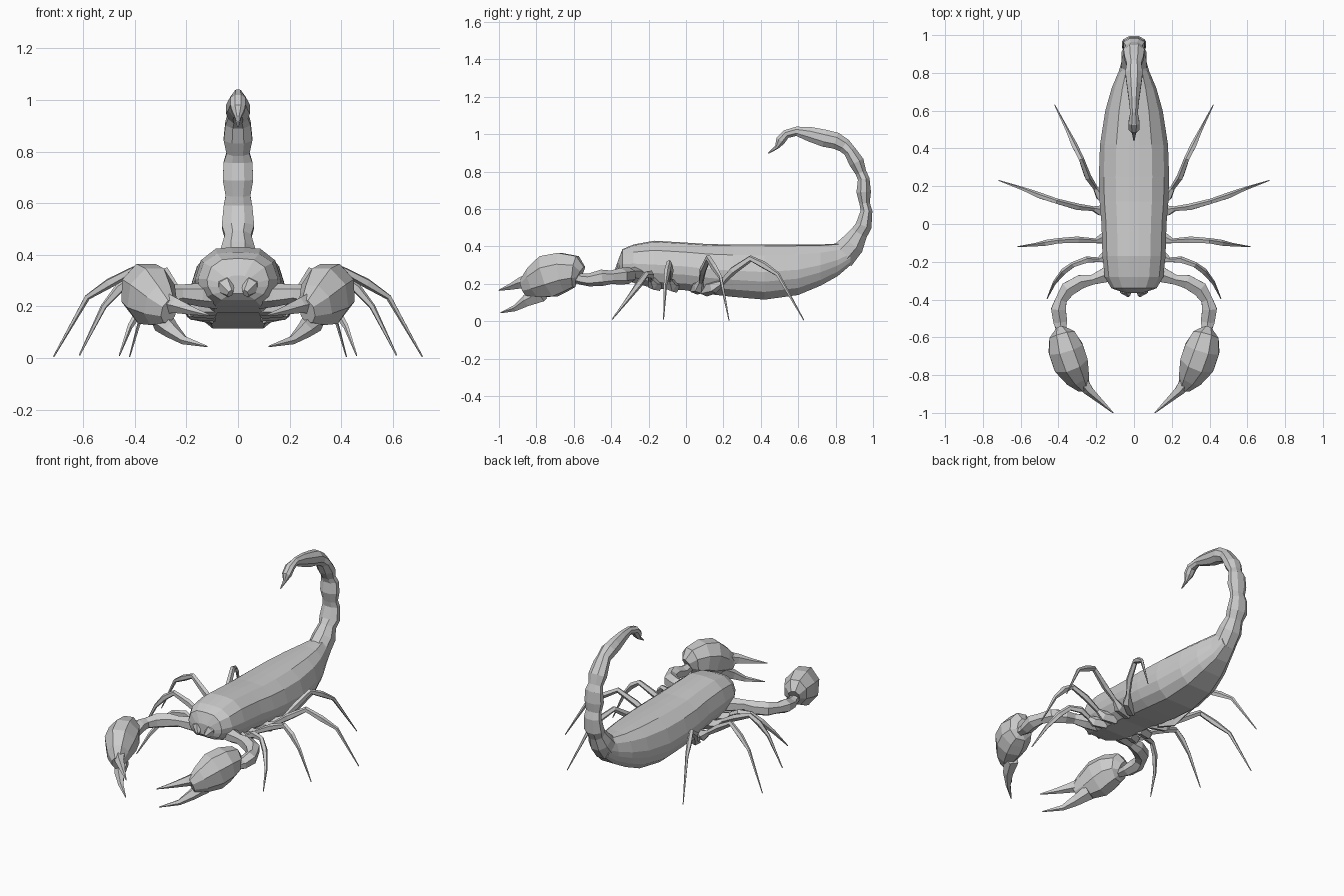
import bpy, bmesh, math
from mathutils import Vector


def skin(name, rings, mirror=False):
    """Bridge equal-sized rings of points into one closed flat-faced mesh."""
    bm = bmesh.new()
    loops = [[bm.verts.new(p) for p in ring] for ring in rings]
    n = len(loops[0])
    for a, b in zip(loops, loops[1:]):
        for i in range(n):
            j = (i + 1) % n
            bm.faces.new((a[i], a[j], b[j], b[i]))
    bm.faces.new(loops[0])
    bm.faces.new(loops[-1])
    bmesh.ops.recalc_face_normals(bm, faces=bm.faces)
    mesh = bpy.data.meshes.new(name)
    bm.to_mesh(mesh)
    bm.free()
    obj = bpy.data.objects.new(name, mesh)
    bpy.context.collection.objects.link(obj)
    if mirror:
        obj.modifiers.new("mirror", 'MIRROR').use_axis[0] = True
    return obj


def tube(name, path, sides=6, side_axis=None, mirror=True):
    """Path entries: x, y, z, half width, half height."""
    pts = [Vector(p[:3]) for p in path]
    rings = []
    for i, p in enumerate(path):
        t = (pts[min(i + 1, len(pts) - 1)] - pts[max(i - 1, 0)]).normalized()
        u = Vector(side_axis) if side_axis else t.cross(Vector((0, 0, 1))).normalized()
        v = u.cross(t)
        ring = []
        for k in range(sides):
            a = 2 * math.pi * (k + 0.5) / sides
            ring.append(pts[i] + u * (p[3] * math.cos(a)) + v * (p[4] * math.sin(a)))
        rings.append(ring)
    return skin(name, rings, mirror)


# Body: a flat-backed section lofted along y (y, half width, bottom, top)
half = [(0.14, 1), (0.52, 0.95), (0.86, 0.6), (1, 0), (0.97, -0.35), (0.83, -0.72), (0.55, -1)]
section = half + [(-x, z) for x, z in reversed(half)]
body = [(-0.365, 0.05, 0.25, 0.32), (-0.34, 0.12, 0.225, 0.385), (-0.28, 0.155, 0.205, 0.41),
        (-0.17, 0.167, 0.175, 0.43), (0, 0.172, 0.165, 0.42), (0.12, 0.182, 0.145, 0.412),
        (0.25, 0.186, 0.13, 0.41), (0.42, 0.18, 0.115, 0.41), (0.6, 0.152, 0.14, 0.41),
        (0.72, 0.118, 0.19, 0.41), (0.81, 0.08, 0.24, 0.415), (0.88, 0.06, 0.30, 0.42)]
skin("body", [[(x * w, y, (b + t) / 2 + z * (t - b) / 2) for x, z in section]
              for y, w, b, t in body])

# Tail: beaded segments curling up and over, ending in the stinger
tail = [(0.83, 0.345, 0.07, 0.08), (0.89, 0.41, 0.072, 0.07), (0.925, 0.47, 0.055, 0.05),
        (0.95, 0.51, 0.068, 0.047), (0.965, 0.59, 0.06, 0.034), (0.955, 0.63, 0.052, 0.03),
        (0.95, 0.69, 0.064, 0.042), (0.95, 0.76, 0.06, 0.034), (0.935, 0.795, 0.048, 0.032),
        (0.912, 0.85, 0.06, 0.044), (0.875, 0.91, 0.053, 0.036), (0.845, 0.94, 0.042, 0.042),
        (0.80, 0.965, 0.05, 0.048), (0.74, 0.978, 0.042, 0.05), (0.66, 1.0, 0.03, 0.042),
        (0.59, 1.015, 0.022, 0.027), (0.535, 1.0, 0.032, 0.025), (0.505, 0.965, 0.03, 0.028),
        (0.485, 0.93, 0.012, 0.012), (0.44, 0.897, 0.003, 0.003)]
tube("tail", [(0, *p) for p in tail], 8, (1, 0, 0), False)

# Mouthparts at the front of the head
tube("mouthpart", [(0.045, -0.3, 0.29, 0.045, 0.05), (0.045, -0.35, 0.275, 0.035, 0.04),
                   (0.03, -0.375, 0.25, 0.012, 0.018)])

# Claw arms
tube("claw_arm", [(0.08, -0.24, 0.24, 0.05, 0.05), (0.15, -0.27, 0.245, 0.045, 0.045),
                  (0.22, -0.295, 0.25, 0.03, 0.035), (0.28, -0.305, 0.245, 0.042, 0.045),
                  (0.35, -0.345, 0.24, 0.046, 0.045), (0.385, -0.40, 0.235, 0.035, 0.036),
                  (0.40, -0.45, 0.232, 0.045, 0.044), (0.39, -0.52, 0.22, 0.042, 0.034),
                  (0.385, -0.56, 0.225, 0.03, 0.03), (0.38, -0.61, 0.24, 0.03, 0.03)])

# Claw bulbs with upper and lower fingers
tube("claw_bulb", [(0.388, -0.565, 0.25, 0.035, 0.05), (0.38, -0.59, 0.265, 0.075, 0.09),
                   (0.362, -0.66, 0.262, 0.1, 0.113), (0.337, -0.735, 0.24, 0.1, 0.123),
                   (0.302, -0.81, 0.205, 0.07, 0.09), (0.268, -0.865, 0.18, 0.035, 0.05)], 8)
tube("upper_finger", [(0.285, -0.82, 0.215, 0.04, 0.05), (0.24, -0.88, 0.205, 0.028, 0.032),
                      (0.18, -0.935, 0.185, 0.016, 0.018), (0.11, -1.0, 0.165, 0.003, 0.003)], 5)
tube("lower_finger", [(0.30, -0.77, 0.15, 0.045, 0.05), (0.26, -0.85, 0.11, 0.032, 0.034),
                      (0.21, -0.91, 0.07, 0.016, 0.018), (0.12, -0.99, 0.045, 0.003, 0.003)], 5)

# Walking legs: hip, root, joint, thigh, knee, shin, ankle, foot
radii = [0.04, 0.034, 0.016, 0.022, 0.018, 0.02, 0.012, 0.003]
legs = {
    "front_leg": [(0.09, -0.15, 0.20), (0.16, -0.18, 0.20), (0.19, -0.19, 0.22), (0.25, -0.19, 0.25),
                  (0.32, -0.215, 0.25), (0.37, -0.25, 0.2), (0.42, -0.31, 0.12), (0.46, -0.395, 0.01)],
    "second_leg": [(0.09, -0.06, 0.19), (0.17, -0.08, 0.19), (0.205, -0.09, 0.22), (0.3, -0.085, 0.27),
                   (0.4, -0.09, 0.31), (0.46, -0.1, 0.27), (0.52, -0.11, 0.2), (0.615, -0.12, 0.01)],
    "third_leg": [(0.09, 0.05, 0.18), (0.18, 0.07, 0.18), (0.215, 0.08, 0.21), (0.3, 0.09, 0.27),
                  (0.41, 0.12, 0.338), (0.5, 0.15, 0.29), (0.585, 0.185, 0.235), (0.715, 0.23, 0.005)],
    "back_leg": [(0.1, 0.1, 0.17), (0.18, 0.15, 0.18), (0.205, 0.19, 0.205), (0.245, 0.25, 0.27),
                 (0.28, 0.345, 0.335), (0.315, 0.415, 0.3), (0.35, 0.49, 0.25), (0.42, 0.63, 0.005)],
}
for name, path in legs.items():
    tube(name, [(*p, r * 0.85, r) for p, r in zip(path, radii)], 5)
